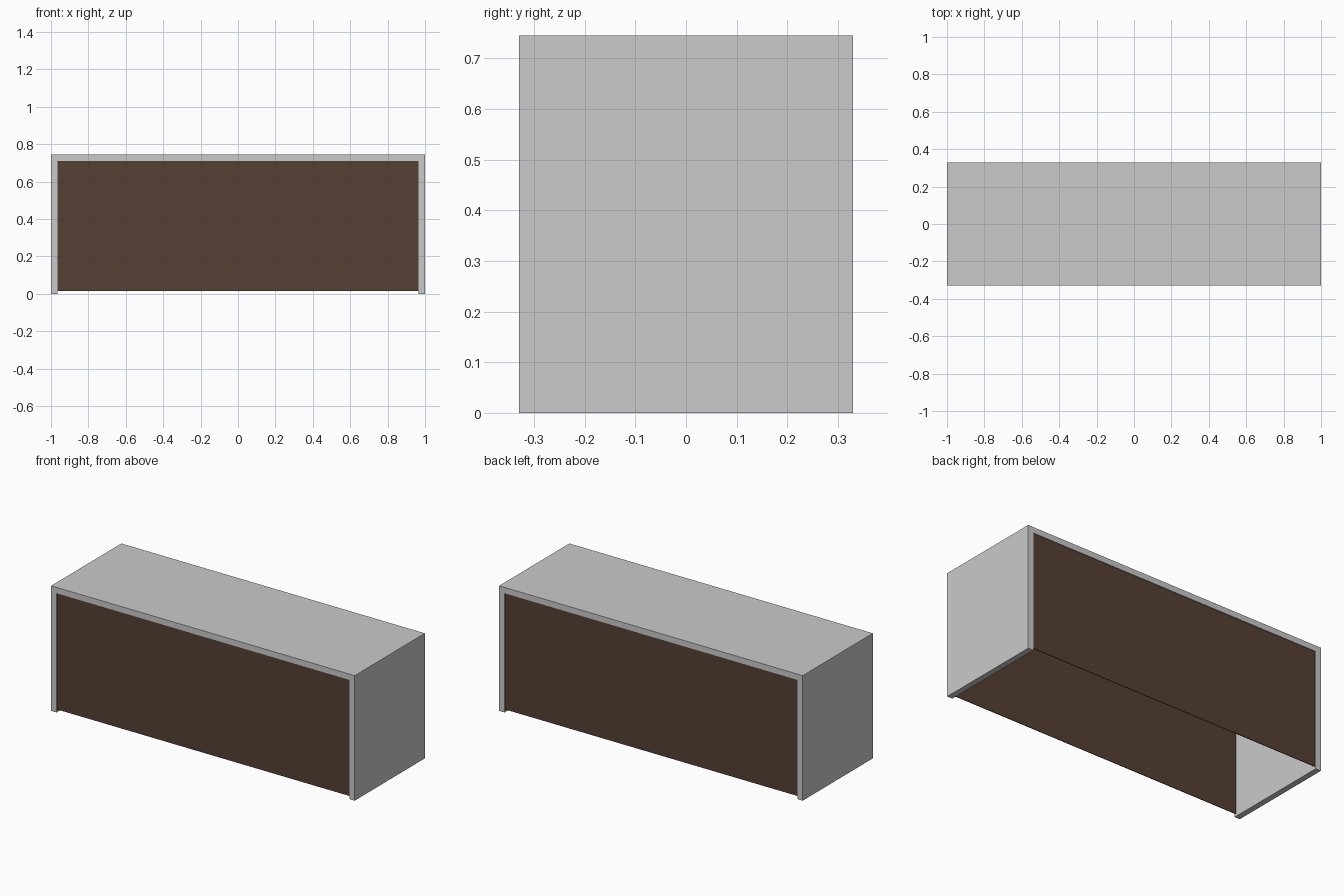
import bpy

if "Cube" in bpy.data.objects:
    bpy.data.objects.remove(bpy.data.objects["Cube"])

W, D, H, T = 2.0, 0.66, 0.745, 0.035   # overall size and board thickness
RECESS, PANEL, GAP = 0.005, 0.004, 0.016


def material(name, rgb):
    m = bpy.data.materials.new(name)
    m.diffuse_color = (*rgb, 1)
    m.use_nodes = True
    m.node_tree.nodes["Principled BSDF"].inputs["Base Color"].default_value = m.diffuse_color
    return m


grey = material("light_grey", (0.59, 0.59, 0.59))
brown = material("dark_brown", (0.091, 0.051, 0.033))


def board(name, center, size, mat):
    bpy.ops.mesh.primitive_cube_add(size=1, location=center)
    o = bpy.context.object
    o.name = name
    o.scale = size
    bpy.ops.object.transform_apply(location=False, rotation=False, scale=True)
    o.data.materials.append(mat)


# Top board across the full width
board("top_board", (0, 0, H - T / 2), (W, D, T), grey)

# Side boards under the top
for name, s in (("left_side", -1), ("right_side", 1)):
    board(name, (s * (W - T) / 2, 0, (H - T) / 2), (T, D, H - T), grey)

# Thin front and back panels, slightly recessed and clear of the floor
for name, s in (("front_panel", -1), ("back_panel", 1)):
    board(name, (0, s * (D / 2 - RECESS - PANEL / 2), (GAP + H - T) / 2),
          (W - 2 * T, PANEL, H - T - GAP), brown)
